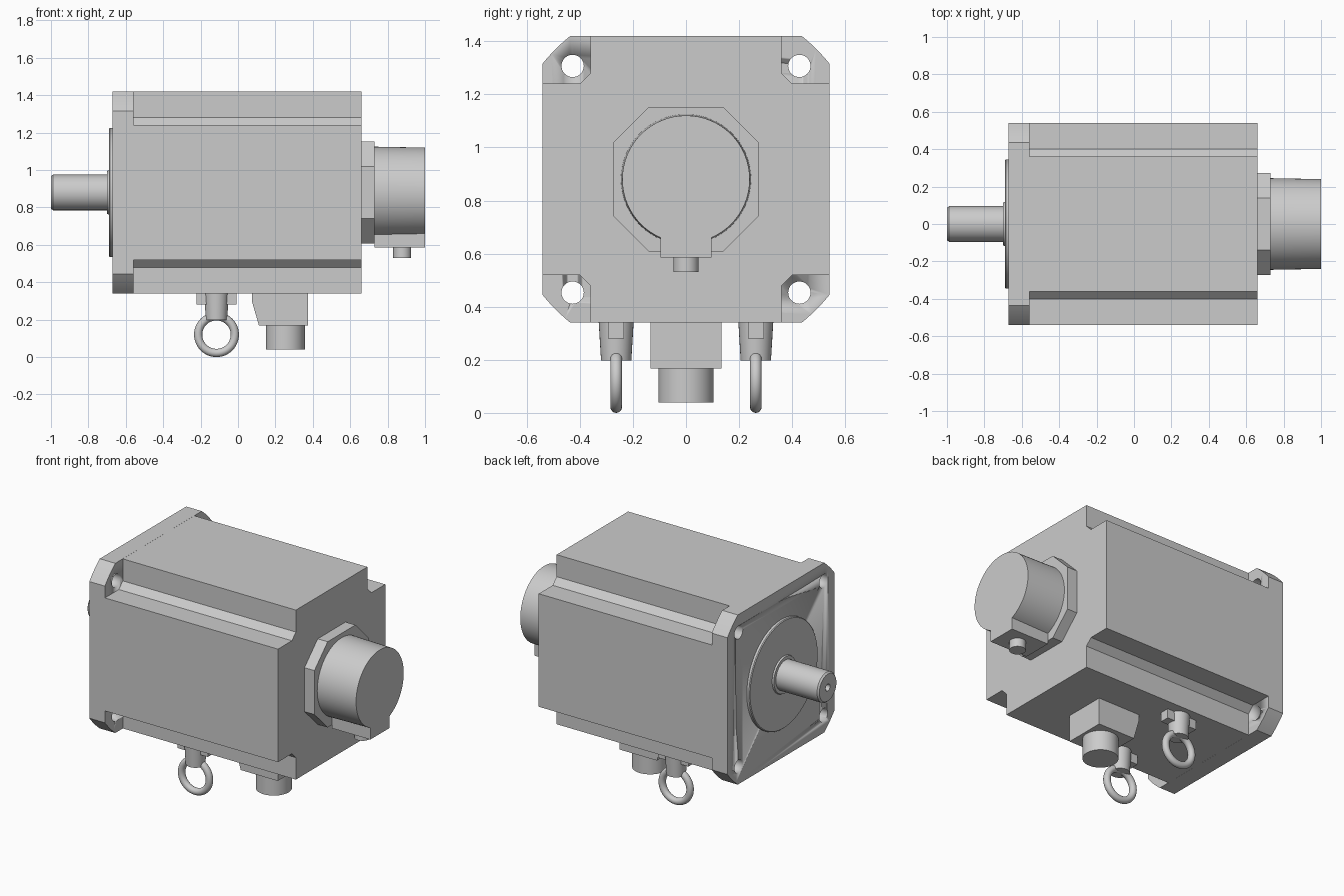
import bpy, bmesh, math
from mathutils import Vector

if "Cube" in bpy.data.objects:
    bpy.data.objects.remove(bpy.data.objects["Cube"])

CZ = 0.88  # height of the motor axis


def finish(name, bm, smooth=False):
    bmesh.ops.remove_doubles(bm, verts=bm.verts, dist=1e-5)
    bmesh.ops.recalc_face_normals(bm, faces=bm.faces)
    mesh = bpy.data.meshes.new(name)
    bm.to_mesh(mesh)
    bm.free()
    ob = bpy.data.objects.new(name, mesh)
    bpy.context.collection.objects.link(ob)
    bpy.ops.object.select_all(action='DESELECT')
    ob.select_set(True)
    bpy.context.view_layer.objects.active = ob
    if smooth:
        bpy.ops.object.shade_smooth_by_angle(angle=math.radians(30))
    return ob


def prism(name, pts, start, end, axis='X', smooth=False):
    """Extrude a (y,z) profile along X, or an (x,z) profile along Y."""
    bm = bmesh.new()
    co = (lambda p, d: (d, p[0], p[1])) if axis == 'X' else (lambda p, d: (p[0], d, p[1]))
    face = bm.faces.new([bm.verts.new(co(p, start)) for p in pts])
    new = bmesh.ops.extrude_face_region(bm, geom=[face])['geom']
    move = Vector(co((0, 0), end - start))
    bmesh.ops.translate(bm, vec=move, verts=[v for v in new if isinstance(v, bmesh.types.BMVert)])
    return finish(name, bm, smooth)


def lathe(name, profile, centre, axis='X', n=48):
    """Revolve (position, radius) pairs around an X or Z axis through centre."""
    bm = bmesh.new()
    rings = []
    for d, r in profile:
        ring = []
        for i in range(n):
            a = 2 * math.pi * i / n
            u, v = r * math.cos(a), r * math.sin(a)
            co = (d, centre[0] + u, centre[1] + v) if axis == 'X' else (centre[0] + u, centre[1] + v, d)
            ring.append(bm.verts.new(co))
        rings.append(ring)
    for a, b in zip(rings, rings[1:]):
        for i in range(n):
            j = (i + 1) % n
            bm.faces.new((a[i], a[j], b[j], b[i]))
    bm.faces.new(rings[0])
    bm.faces.new(rings[-1])
    return finish(name, bm, True)


def four_corners(corner):
    """Repeat a corner outline in all four quadrants around the motor axis."""
    pts = []
    for k in range(4):
        for y, z in corner:
            for _ in range(k):
                y, z = -z, y
            pts.append((y, z + CZ))
    return pts


def box_pts(a0, a1, b0, b1):
    return [(a0, b0), (a1, b0), (a1, b1), (a0, b1)]


# Housing with notched corners
prism('housing', four_corners([(0.54, 0.36), (0.40, 0.36), (0.36, 0.40), (0.36, 0.54)]), -0.56, 0.66)

# Mounting flange with rounded-off corners
a0 = math.atan2(0.435, 0.54)
arc = [a0 + (math.pi / 2 - 2 * a0) * i / 6 for i in range(7)]
flange = prism('mounting_flange', four_corners([(0.694 * math.cos(a), 0.694 * math.sin(a)) for a in arc]),
               -0.67, -0.56, smooth=True)

# Bolt holes cut through the flange
for sy in (-1, 1):
    for sz in (-1, 1):
        cutter = lathe('bolt_hole_cutter', [(-0.8, 0.042), (-0.5, 0.042)], (sy * 0.427, CZ + sz * 0.427), n=32)
        cutter.hide_render = True
        mod = flange.modifiers.new('bolt_hole', 'BOOLEAN')
        mod.operation = 'DIFFERENCE'
        mod.solver = 'EXACT'
        mod.object = cutter
        bpy.context.view_layer.objects.active = flange
        bpy.ops.object.modifier_apply(modifier=mod.name)
        bpy.data.objects.remove(cutter)

# Pilot disc, shaft seal and drive shaft with a centre hole
lathe('pilot_disc', [(-0.665, 0.345), (-0.685, 0.345), (-0.69, 0.34)], (0, CZ), n=64)
lathe('shaft_seal', [(-0.685, 0.12), (-0.70, 0.115)], (0, CZ))
lathe('drive_shaft', [(-0.69, 0.095), (-0.99, 0.095), (-1.0, 0.086), (-1.0, 0.022), (-0.97, 0.016)], (0, CZ))

# Encoder: octagonal plate, round cap, cable block and stub
prism('encoder_plate', four_corners([(0.273, -0.14), (0.273, 0.14)]), 0.66, 0.73)
lathe('encoder_cap', [(0.725, 0.245), (1.0, 0.24)], (0, CZ), n=64)
prism('encoder_cable_block', box_pts(-0.096, 0.096, 0.585, 0.80), 0.73, 1.0)
lathe('encoder_stub', [(0.60, 0.048), (0.53, 0.048)], (0.878, 0), 'Z', 32)

# Power connector beneath the housing
prism('power_connector_block',
      [(0.075, 0.345), (0.075, 0.297), (0.112, 0.168), (0.374, 0.168), (0.374, 0.345)], -0.133, 0.133, 'Y')
lathe('power_connector_socket', [(0.175, 0.104), (0.04, 0.104)], (0.253, 0), 'Z')

# Pair of lifting eyes
EX = -0.115
for side, y in (('left', -0.263), ('right', 0.263)):
    prism('eye_base_' + side, box_pts(EX - 0.107, EX + 0.107, 0.28, 0.345), y - 0.03, y + 0.03, 'Y')
    lathe('eye_stem_' + side, [(0.345, 0.066), (0.197, 0.057)], (EX, y), 'Z', 32)
    bpy.ops.mesh.primitive_torus_add(location=(EX, y, 0.12), rotation=(math.pi / 2, 0, 0), major_radius=0.098,
                                     minor_radius=0.022, major_segments=48, minor_segments=16)
    ring = bpy.context.object
    ring.name = 'eye_ring_' + side
    bpy.ops.object.shade_smooth_by_angle(angle=math.radians(40))
